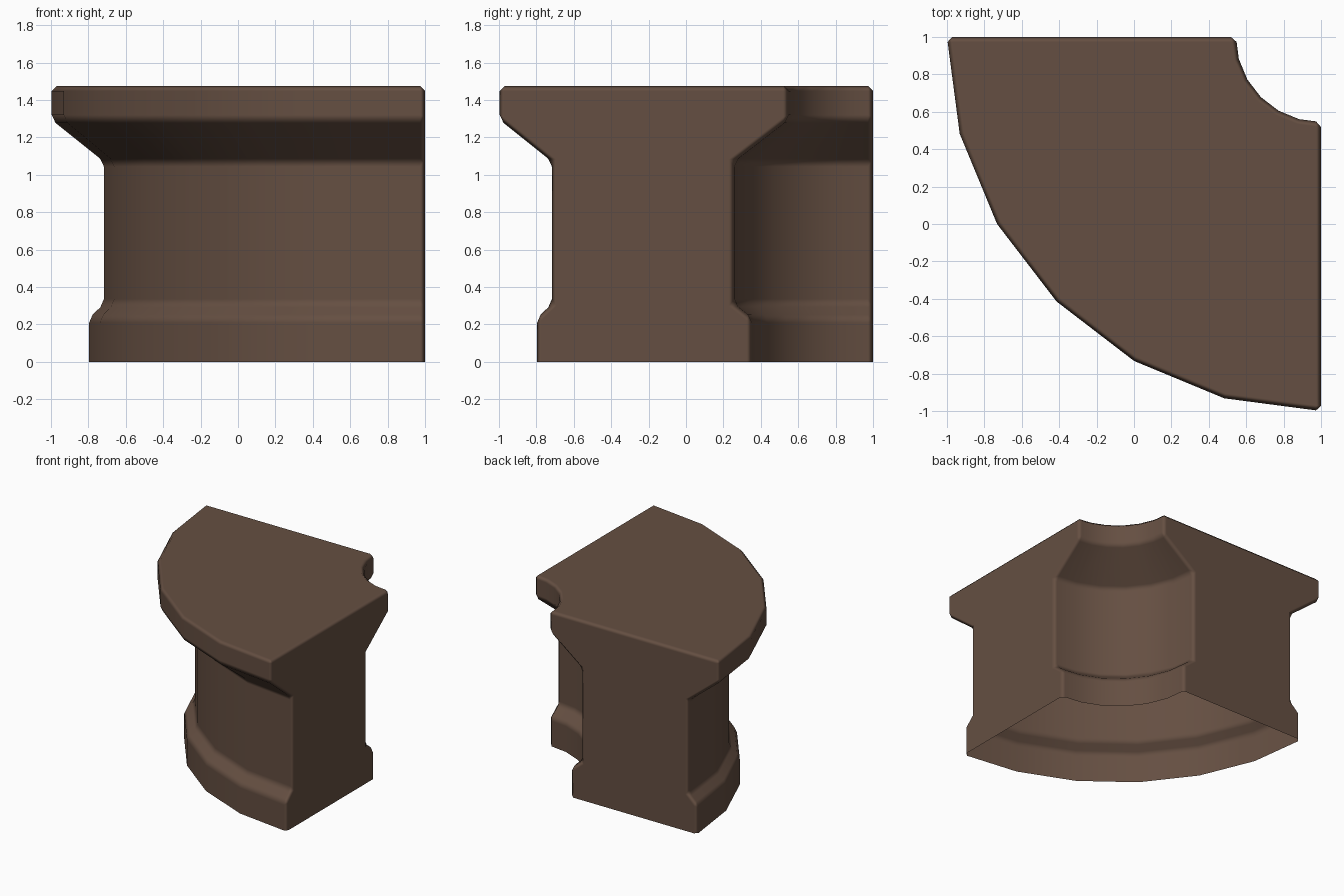
import bpy, bmesh, math

if "Cube" in bpy.data.objects:
    bpy.data.objects.remove(bpy.data.objects["Cube"])

SEGMENTS = 6
# Cross-section as (radius, height); the underside is left open
PROFILE = [(1.80, 0.0), (1.80, 0.235), (1.72, 0.31), (1.72, 1.07), (2.0, 1.294), (2.0, 1.475),
           (0.455, 1.475), (0.455, 1.294), (0.745, 1.07), (0.745, 0.31), (0.65, 0.235), (0.65, 0.0)]

# Quarter-round counter body: profile swept around the corner at (1, 1)
bm = bmesh.new()
rings = []
for i in range(SEGMENTS + 1):
    a = math.pi + i * math.pi / 2 / SEGMENTS
    rings.append([bm.verts.new((1 + r * math.cos(a), 1 + r * math.sin(a), z)) for r, z in PROFILE])
for a, b in zip(rings, rings[1:]):
    for j in range(len(PROFILE) - 1):
        bm.faces.new((a[j], b[j], b[j + 1], a[j + 1]))

# Flat end panels
bm.faces.new(rings[0])
bm.faces.new(rings[-1][::-1])
bmesh.ops.recalc_face_normals(bm, faces=bm.faces)
top = max(bm.faces, key=lambda f: f.calc_center_median().z)
if top.normal.z < 0:
    bmesh.ops.reverse_faces(bm, faces=bm.faces)

mesh = bpy.data.meshes.new("corner_counter")
bm.to_mesh(mesh)
bm.free()
counter = bpy.data.objects.new("corner_counter", mesh)
bpy.context.collection.objects.link(counter)
mesh.shade_smooth()

# Small chamfer on all hard edges
bevel = counter.modifiers.new("edge_chamfer", "BEVEL")
bevel.width = 0.027
bevel.segments = 1
bevel.limit_method = "ANGLE"
bevel.angle_limit = math.radians(30)
bevel.harden_normals = True

# Brown wood
wood = bpy.data.materials.new("brown_wood")
wood.diffuse_color = (0.13, 0.078, 0.054, 1)
wood.use_nodes = True
wood.node_tree.nodes["Principled BSDF"].inputs["Base Color"].default_value = wood.diffuse_color
mesh.materials.append(wood)
